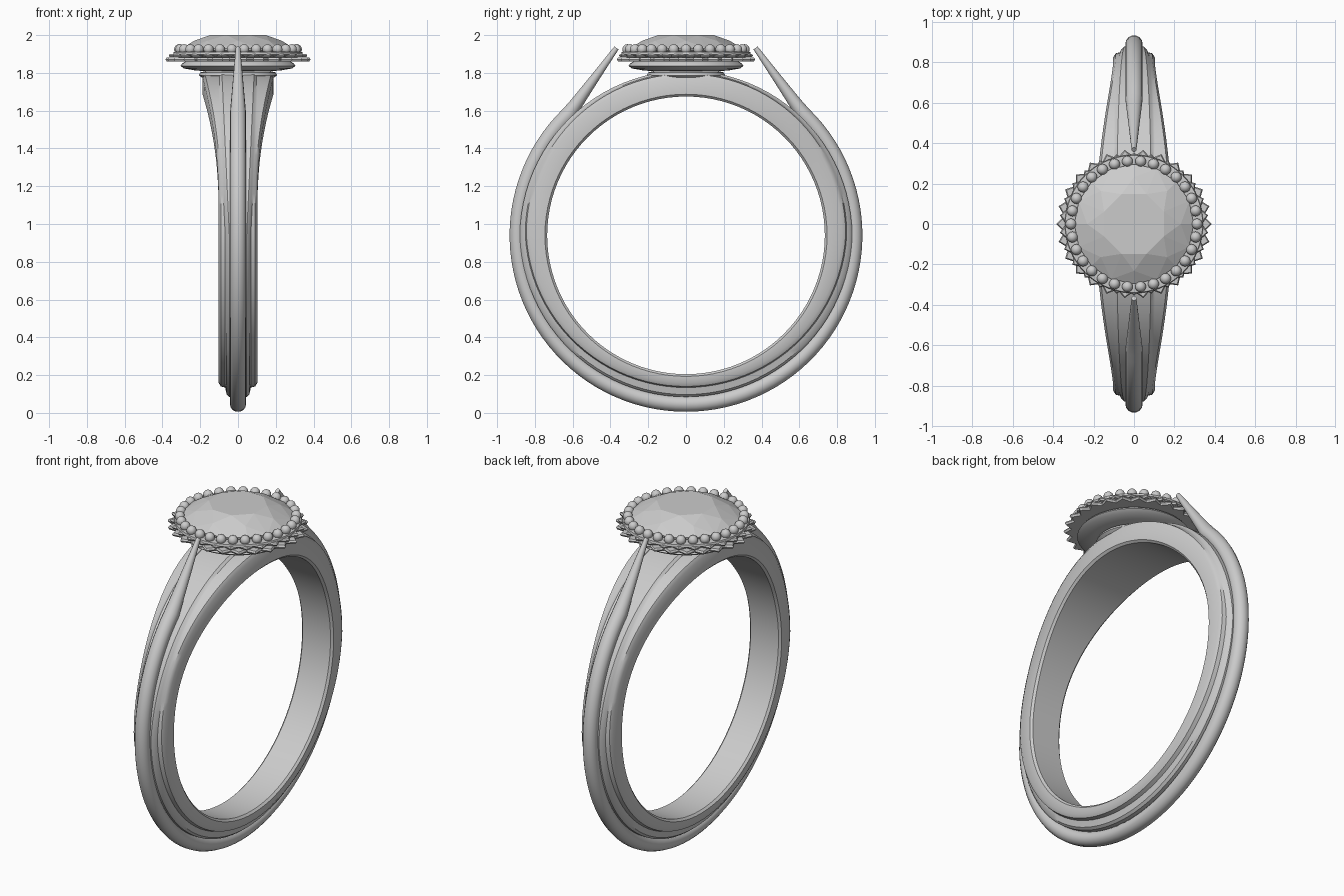
import bpy, bmesh, math
from mathutils import Vector

if "Cube" in bpy.data.objects:
    bpy.data.objects.remove(bpy.data.objects["Cube"])

CZ = 0.94  # centre height of the finger hole
TAU = 2 * math.pi


def make(name, verts, faces, smooth=35):
    me = bpy.data.meshes.new(name)
    me.from_pydata(verts, [], faces)
    bm = bmesh.new()
    bm.from_mesh(me)
    bmesh.ops.remove_doubles(bm, verts=bm.verts, dist=1e-5)
    bmesh.ops.recalc_face_normals(bm, faces=bm.faces)
    bm.to_mesh(me)
    bm.free()
    ob = bpy.data.objects.new(name, me)
    bpy.context.collection.objects.link(ob)
    if smooth:
        bpy.ops.object.select_all(action='DESELECT')
        ob.select_set(True)
        bpy.context.view_layer.objects.active = ob
        bpy.ops.object.shade_smooth_by_angle(angle=math.radians(smooth))
    return ob


def loft(name, loops, closed=False, caps=True, smooth=35):
    """Bridge a list of equal-length closed loops."""
    n, m = len(loops[0]), len(loops)
    faces = []
    for i in range(m if closed else m - 1):
        a, b = i * n, ((i + 1) % m) * n
        for k in range(n):
            j = (k + 1) % n
            faces.append((a + k, a + j, b + j, b + k))
    if caps and not closed:
        faces += [tuple(range(n)), tuple(range((m - 1) * n, m * n))]
    return make(name, [p for l in loops for p in l], faces, smooth)


def ring(r, z, n, off=0.0):
    return [(r * math.cos(TAU * (i + off) / n), r * math.sin(TAU * (i + off) / n), z) for i in range(n)]


def mix(a, b, c, u):
    """a at the bottom, b at mid height, c at the top."""
    return a + (b - a) * (u + 1) if u < 0 else b + (c - b) * u


# Stepped band, flaring towards the head
loops = []
for i in range(96):
    a = TAU * i / 96
    u = -math.cos(a)
    s = max(0, (CZ + 0.85 * u - 1.1) / 0.69)
    w = 0.103 + 0.085 * s ** 2.2
    ro = mix(0.80, 0.845, 0.855, u)
    rm = mix(0.855, 0.88, 0.872, u)
    xm = mix(0.06, 0.06, 0.10, u)
    half = [(w - 0.012, 0.735), (w, 0.747), (w, ro - 0.02), (w - 0.012, ro),
            (xm + 0.008, ro + 0.006), (xm, rm - 0.012), (xm - 0.014, rm)]
    sec = half + [(-x, r) for x, r in reversed(half)]
    loops.append([(x, r * math.sin(a), CZ - r * math.cos(a)) for x, r in sec])
loft("band", loops, closed=True)

# Round outer rail that leaves the band on both sides as a pointed claw
path = []  # (y, z, half width, half height)
a_end = math.radians(136)
for i in range(41):
    a = a_end * i / 40
    path.append((0.893 * math.sin(a), CZ - 0.893 * math.cos(a), 0.043, 0.042))
y0, z0 = path[-1][:2]
for i in range(1, 9):
    t = i / 8
    path.append((y0 + (0.368 - y0) * t, z0 + (1.932 - z0) * t,
                 0.043 - 0.031 * t, 0.042 - 0.028 * t ** 0.8))
path = [(-y, z, w, h) for y, z, w, h in reversed(path[1:])] + path
loops = []
for i, (y, z, w, h) in enumerate(path):
    p, q = path[max(i - 1, 0)], path[min(i + 1, len(path) - 1)]
    t = Vector((0, q[0] - p[0], q[1] - p[1])).normalized()
    nrm = Vector((0, t.z, -t.y))
    loops.append([tuple(Vector((0, y, z)) + Vector((w * math.cos(b), 0, 0)) + nrm * h * math.sin(b))
                  for b in (TAU * k / 14 for k in range(14))])
loft("outer_rail", loops, smooth=50)

# Turned cup under the stone
profile = [(0.15, 1.785), (0.19, 1.775), (0.207, 1.787), (0.2, 1.802), (0.17, 1.81), (0.22, 1.812),
           (0.285, 1.823), (0.305, 1.837), (0.295, 1.85), (0.275, 1.863), (0.32, 1.885),
           (0.343, 1.897), (0.34, 1.91), (0.31, 1.914), (0.285, 1.91)]
loft("stone_cup", [ring(r, z, 64) for r, z in profile])


# Two overlapping star-edged plates
def star(name, r_out, r_in, z, h, off):
    def lp(k, zz):
        pts = []
        for i in range(52):
            r = (r_out if i % 2 == 0 else r_in) * k
            a = TAU * (i + off) / 52
            pts.append((r * math.cos(a), 0.96 * r * math.sin(a), zz))
        return pts
    loft(name, [lp(0.8, z - h), lp(0.98, z - h), lp(1, z), lp(0.98, z + h), lp(0.8, z + h)], smooth=25)


star("lower_star_plate", 0.385, 0.348, 1.871, 0.010, 0)
star("upper_star_plate", 0.370, 0.336, 1.892, 0.009, 1)

# Beaded border
verts, faces = [], []
for i in range(30):
    a = TAU * i / 30
    bm = bmesh.new()
    bmesh.ops.create_uvsphere(bm, u_segments=14, v_segments=10, radius=0.027)
    base = len(verts)
    verts += [(v.co.x + 0.312 * math.cos(a), v.co.y + 0.312 * math.sin(a), v.co.z + 1.925) for v in bm.verts]
    faces += [tuple(base + v.index for v in f.verts) for f in bm.faces]
    bm.free()
make("bead_border", verts, faces, 60)

# Brilliant-cut stone: hull of table, main corners, girdle and point
bm = bmesh.new()
pts = ring(0.16, 2.0, 8, 0.5) + ring(0.232, 1.970, 8) + ring(0.296, 1.930, 16) + ring(0.294, 1.918, 16)
pts.append((0, 0, 1.83))
for p in pts:
    bm.verts.new(p)
bmesh.ops.convex_hull(bm, input=bm.verts)
bmesh.ops.dissolve_limit(bm, angle_limit=0.01, verts=bm.verts, edges=bm.edges)
me = bpy.data.meshes.new("stone")
bm.to_mesh(me)
bm.free()
bpy.context.collection.objects.link(bpy.data.objects.new("stone", me))
